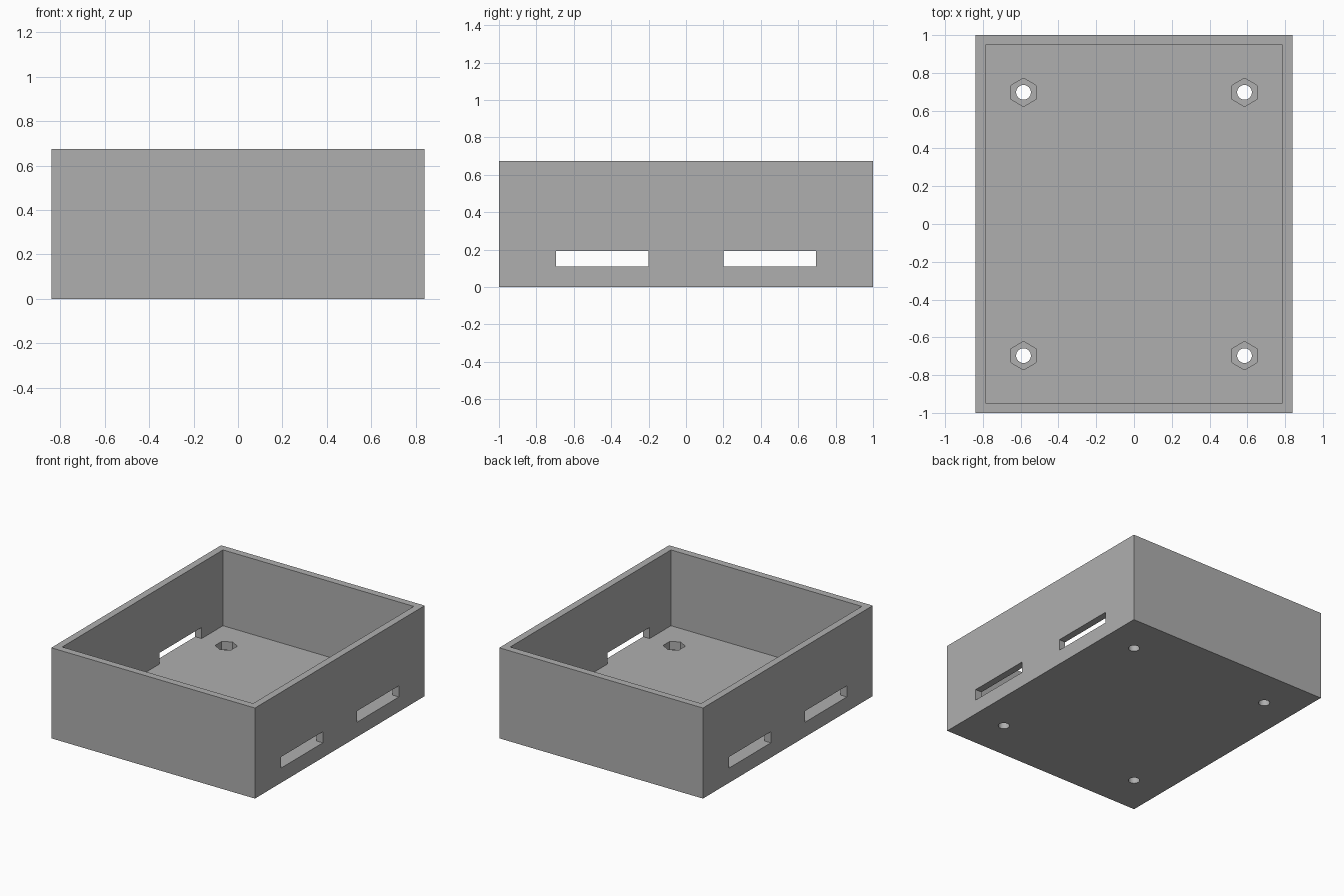
import bpy
import math

cube = bpy.data.objects.get("Cube")
if cube:
    bpy.data.objects.remove(cube, do_unlink=True)

# Overall sizes
HALF_X, HALF_Y, HEIGHT = 0.84, 1.0, 0.675
WALL, FLOOR = 0.053, 0.11
SLOT_Y, SLOT_LENGTH, SLOT_TOP = 0.448, 0.495, 0.193
HOLE_X, HOLE_Y = 0.585, 0.697
HOLE_RADIUS, NUT_RADIUS, NUT_DEPTH = 0.039, 0.075, 0.06

grey = bpy.data.materials.new("mid grey")
grey.use_nodes = True
colour = (0.43, 0.43, 0.43, 1)
grey.diffuse_color = colour
grey.node_tree.nodes["Principled BSDF"].inputs["Base Color"].default_value = colour


def box(name, half_x, half_y, bottom, top, y=0):
    bpy.ops.mesh.primitive_cube_add(size=1, location=(0, y, (bottom + top) / 2))
    obj = bpy.context.object
    obj.name = name
    obj.scale = (2 * half_x, 2 * half_y, top - bottom)
    bpy.ops.object.transform_apply(location=True, rotation=True, scale=True)
    obj.data.materials.append(grey)
    return obj


def prism(name, sides, radius, x, y, bottom, top):
    bpy.ops.mesh.primitive_cylinder_add(vertices=sides, radius=radius, depth=top - bottom,
                                        location=(x, y, (bottom + top) / 2))
    obj = bpy.context.object
    obj.name = name
    obj.data.materials.append(grey)
    return obj


def cut(target, cutter):
    cutter.hide_render = True
    mod = target.modifiers.new(cutter.name, "BOOLEAN")
    mod.operation = "DIFFERENCE"
    mod.solver = "EXACT"
    mod.object = cutter
    bpy.context.view_layer.objects.active = target
    bpy.ops.object.modifier_apply(modifier=mod.name)
    bpy.data.objects.remove(cutter, do_unlink=True)


# Open tray with a thick floor
tray = box("open_tray", HALF_X, HALF_Y, 0, HEIGHT)
cut(tray, box("cavity_cutter", HALF_X - WALL, HALF_Y - WALL, FLOOR, HEIGHT + 0.1))

# Two slots level with the floor, through both side walls
for side in (-1, 1):
    cut(tray, box("slot_cutter", HALF_X + 0.1, SLOT_LENGTH / 2, FLOOR, SLOT_TOP, side * SLOT_Y))

# Screw holes with hexagonal nut pockets in the floor
for sx in (-1, 1):
    for sy in (-1, 1):
        x, y = sx * HOLE_X, sy * HOLE_Y
        cut(tray, prism("nut_cutter", 6, NUT_RADIUS, x, y, FLOOR - NUT_DEPTH, FLOOR + 0.05))
        cut(tray, prism("hole_cutter", 32, HOLE_RADIUS, x, y, -0.05, FLOOR + 0.05))

# Smooth round holes, crisp edges elsewhere
bpy.ops.object.select_all(action="DESELECT")
tray.select_set(True)
bpy.context.view_layer.objects.active = tray
bpy.ops.object.shade_smooth_by_angle(angle=math.radians(30))
